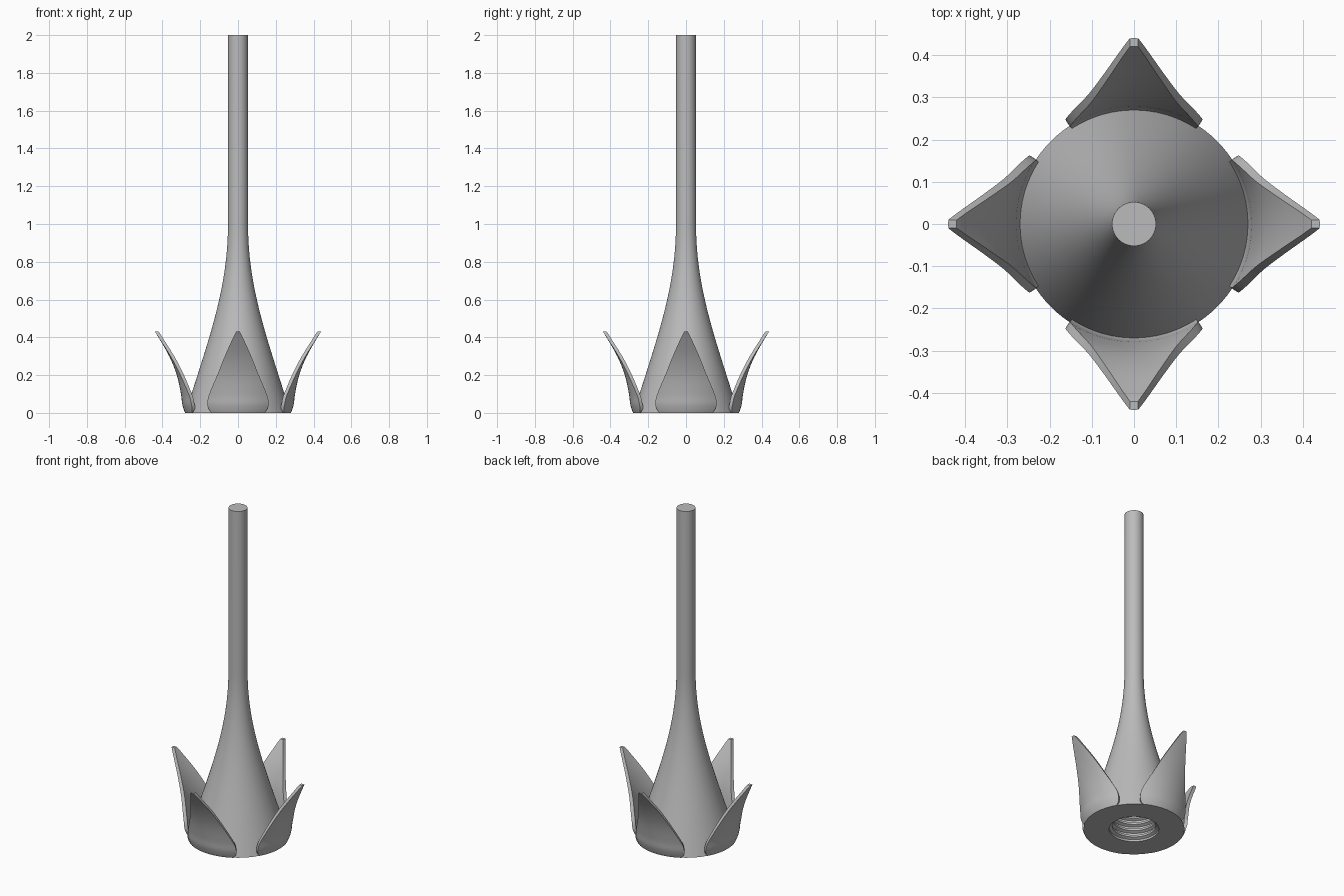
import bpy, bmesh, math
from mathutils import Vector
from mathutils.geometry import interpolate_bezier

cube = bpy.data.objects.get("Cube")
if cube:
    bpy.data.objects.remove(cube, do_unlink=True)

grey = bpy.data.materials.new("plain grey")
grey.use_nodes = True
colour = (0.5, 0.5, 0.5, 1)
grey.diffuse_color = colour
grey.node_tree.nodes["Principled BSDF"].inputs["Base Color"].default_value = colour


def finish(bm, name):
    """Turn a bmesh into a smooth shaded object with sharp edges kept."""
    bmesh.ops.recalc_face_normals(bm, faces=bm.faces)
    mesh = bpy.data.meshes.new(name)
    bm.to_mesh(mesh)
    bm.free()
    mesh.materials.append(grey)
    obj = bpy.data.objects.new(name, mesh)
    bpy.context.collection.objects.link(obj)
    bpy.ops.object.select_all(action='DESELECT')
    obj.select_set(True)
    bpy.context.view_layer.objects.active = obj
    bpy.ops.object.shade_smooth_by_angle(angle=math.radians(30))
    return obj


def lathe(name, profile, segments=96):
    """Revolve (radius, height) points about z and cap both ends."""
    bm = bmesh.new()
    rings = []
    for r, z in profile:
        angles = [math.tau * i / segments for i in range(segments)]
        rings.append([bm.verts.new((r * math.cos(a), r * math.sin(a), z)) for a in angles])
    for low, high in zip(rings, rings[1:]):
        for i in range(segments):
            j = (i + 1) % segments
            bm.faces.new((low[i], low[j], high[j], high[i]))
    bm.faces.new(rings[0])
    bm.faces.new(rings[-1])
    return finish(bm, name)


def smooth_path(points, steps=4):
    """Pass a smooth curve through the points."""
    pts = [Vector(p) for p in points]
    pts = [2 * pts[0] - pts[1]] + pts + [2 * pts[-1] - pts[-2]]
    out = []
    for a, b, c, d in zip(pts, pts[1:], pts[2:], pts[3:]):
        curve = interpolate_bezier(b, b + (c - a) / 6, c - (d - b) / 6, c, steps + 1)
        out += curve[:-1]
    return out + [pts[-2]]


# Flared body and stem, with a threaded socket underneath
pitch, turns, socket = 0.04, 5, 0.137
thread = []
for i in range(turns):
    z = pitch * i
    thread += [(socket, z), (socket, z + pitch * 0.3),
               (socket - 0.017, z + pitch * 0.5), (socket - 0.017, z + pitch * 0.8)]
thread.append((socket, pitch * turns))
flare = interpolate_bezier(Vector((0.278, 0, 0)), Vector((0.16, 0, 0.38)),
                           Vector((0.053, 0, 0.65)), Vector((0.053, 0, 1)), 40)
lathe("flared_stem", thread[::-1] + [(p.x, p.z) for p in flare] + [(0.052, 2)])

# Petal outline: half width, outer radius, height
outline = smooth_path([(0.140, 0.280, 0), (0.155, 0.288, 0.02), (0.162, 0.296, 0.05),
                       (0.152, 0.302, 0.10), (0.110, 0.324, 0.20), (0.070, 0.364, 0.30),
                       (0.025, 0.421, 0.40), (0.010, 0.440, 0.43)])


def petal(name, heading, thickness=0.02, columns=12):
    bm = bmesh.new()
    loops = []
    for half_width, radius, z in outline:
        spread = math.asin(half_width / radius)
        angles = [heading + spread * (2 * i / columns - 1) for i in range(columns + 1)]
        outer = [(radius, a) for a in angles]
        inner = [(radius - thickness, a) for a in reversed(angles)]
        loops.append([bm.verts.new((r * math.cos(a), r * math.sin(a), z))
                      for r, a in outer + inner])
    n = len(loops[0])
    for low, high in zip(loops, loops[1:]):
        for i in range(n):
            j = (i + 1) % n
            bm.faces.new((low[i], low[j], high[j], high[i]))
    # Ends as quads between the outer and inner surface
    for loop in (loops[0], loops[-1]):
        for i in range(columns):
            bm.faces.new((loop[i], loop[i + 1], loop[n - 2 - i], loop[n - 1 - i]))
    finish(bm, name)


for i, side in enumerate(("left", "back", "right", "front")):
    petal(side + "_petal", i * math.pi / 2)
